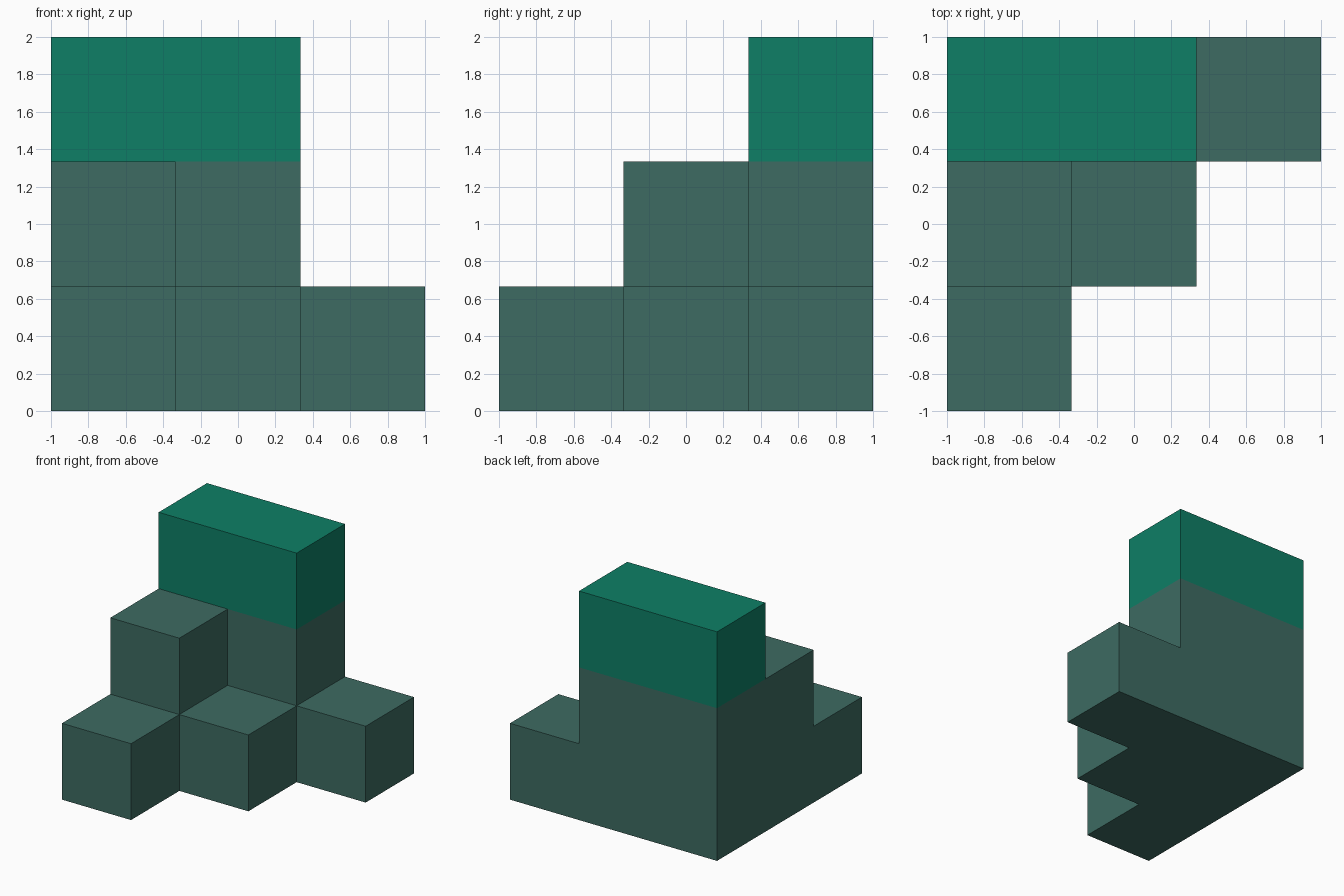
import bpy, bmesh, math
from mathutils import Vector

if "Cube" in bpy.data.objects:
    bpy.data.objects.remove(bpy.data.objects["Cube"])

S = 2 / 3  # edge length of one cube

def material(name, colour):
    m = bpy.data.materials.new(name)
    m.diffuse_color = (*colour, 1)
    m.use_nodes = True
    m.node_tree.nodes["Principled BSDF"].inputs["Base Color"].default_value = m.diffuse_color
    return m

grey_green = material("grey green", (0.0467, 0.147, 0.122))
bright_green = material("bright green", (0.0044, 0.212, 0.133))

# Cube stack heights, keyed by (column from left, row from front)
heights = {(0, 0): 1, (0, 1): 2, (1, 1): 1, (0, 2): 3, (1, 2): 3, (2, 2): 1}
filled = {(i, j, k) for (i, j), h in heights.items() for k in range(h)}

def build(name, cells, mat):
    """Outer skin of a group of cubes, with flat regions merged."""
    bm = bmesh.new()
    for c in cells:
        centre = Vector(((c[0] - 1) * S, (c[1] - 1) * S, (c[2] + 0.5) * S))
        for axis in range(3):
            for sign in (-1, 1):
                n = Vector((0, 0, 0))
                n[axis] = sign
                if tuple(int(a + b) for a, b in zip(c, n)) in filled:
                    continue
                u = Vector((0, 0, 0))
                u[(axis + 1) % 3] = 1
                v = n.cross(u)
                corners = [(-1, -1), (1, -1), (1, 1), (-1, 1)]
                bm.faces.new([bm.verts.new(centre + (n + u * a + v * b) * S / 2)
                              for a, b in corners])
    bmesh.ops.remove_doubles(bm, verts=bm.verts, dist=0.001)
    bmesh.ops.dissolve_limit(bm, angle_limit=math.radians(1),
                             verts=bm.verts, edges=bm.edges)
    me = bpy.data.meshes.new(name)
    bm.to_mesh(me)
    bm.free()
    me.materials.append(mat)
    ob = bpy.data.objects.new(name, me)
    bpy.context.collection.objects.link(ob)

# Stepped body and the coloured block on top
build("stepped_base", sorted(c for c in filled if c[2] < 2), grey_green)
build("top_block", sorted(c for c in filled if c[2] == 2), bright_green)
